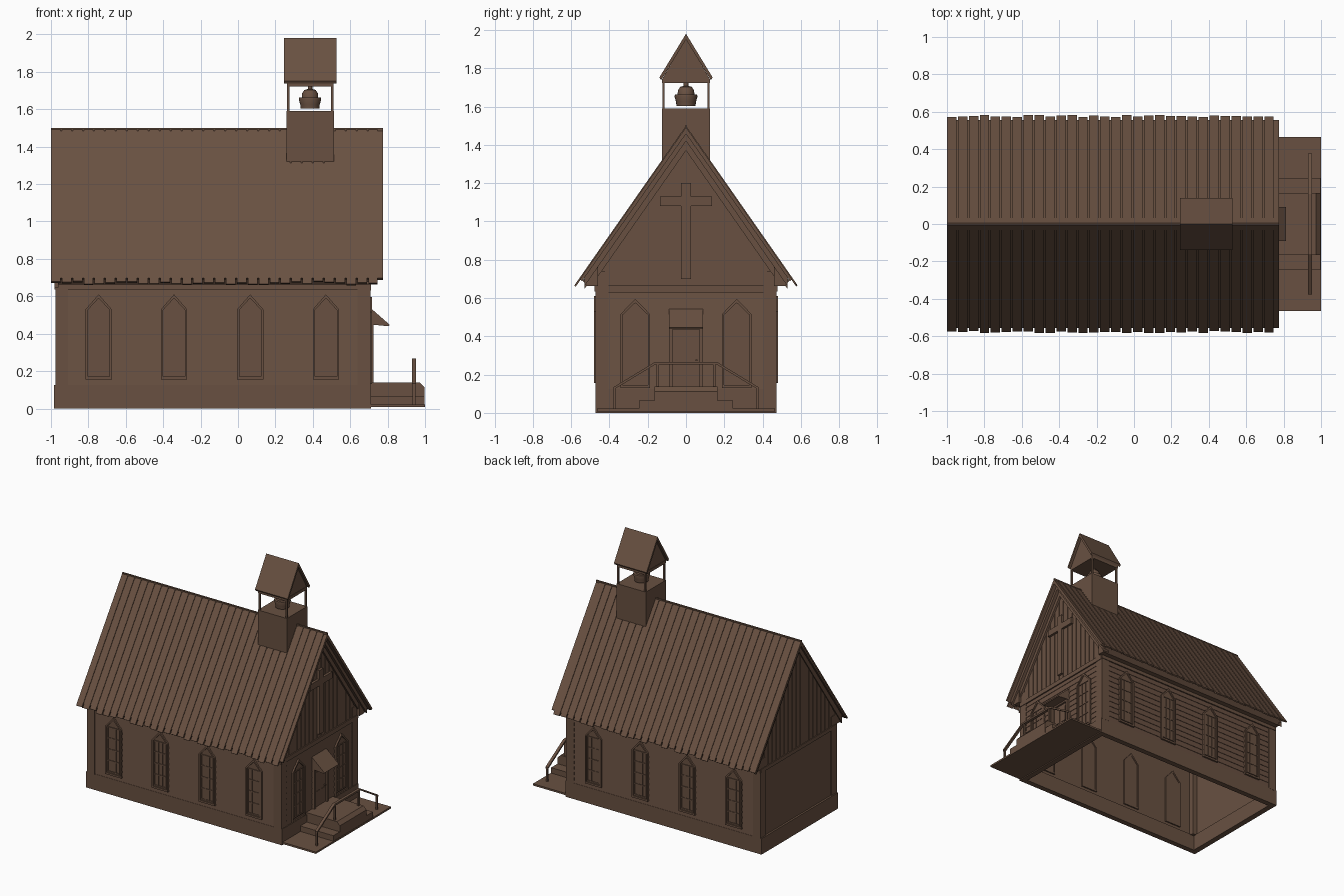
import bpy, bmesh, math, random

random.seed(4)
if "Cube" in bpy.data.objects:
    bpy.data.objects.remove(bpy.data.objects["Cube"], do_unlink=True)

brown = bpy.data.materials.new("weathered_brown")
brown.use_nodes = True
COLOUR = (0.14, 0.081, 0.053, 1)
brown.diffuse_color = COLOUR
brown.node_tree.nodes["Principled BSDF"].inputs["Base Color"].default_value = COLOUR


def place(axis, a, b, d):
    """Profile coordinates a, b with depth d along the named axis."""
    return {"x": (d, a, b), "y": (a, d, b), "z": (a, b, d)}[axis]


def prism(bm, pts, lo, hi, axis):
    low = [bm.verts.new(place(axis, a, b, lo)) for a, b in pts]
    top = [bm.verts.new(place(axis, a, b, hi)) for a, b in pts]
    bm.faces.new(low)
    bm.faces.new(top)
    for i in range(len(pts)):
        j = (i + 1) % len(pts)
        bm.faces.new((low[i], low[j], top[j], top[i]))


def box(bm, x0, x1, y0, y1, z0, z1):
    prism(bm, [(x0, y0), (x1, y0), (x1, y1), (x0, y1)], z0, z1, "z")


def ring(bm, outer, inner, lo, hi, axis):
    loops = [[bm.verts.new(place(axis, a, b, d)) for a, b in pts]
             for pts, d in ((outer, lo), (outer, hi), (inner, hi), (inner, lo))]
    n = len(outer)
    for k in range(4):
        p, q = loops[k], loops[(k + 1) % 4]
        for i in range(n):
            j = (i + 1) % n
            bm.faces.new((p[i], p[j], q[j], q[i]))


def rect(a0, a1, b0, b1):
    return [(a0, b0), (a1, b0), (a1, b1), (a0, b1)]


def finish(name, bm):
    bmesh.ops.recalc_face_normals(bm, faces=bm.faces)
    mesh = bpy.data.meshes.new(name)
    bm.to_mesh(mesh)
    bm.free()
    mesh.materials.append(brown)
    obj = bpy.data.objects.new(name, mesh)
    bpy.context.collection.objects.link(obj)
    return obj


BACK, FRONT, HALF = -0.97, 0.70, 0.465
PITCH = 1.43

# Hollow foundation and wall shell
bm = bmesh.new()
ring(bm, rect(-0.985, 0.712, -0.472, 0.472), rect(-0.94, 0.67, -0.43, 0.43), 0, 0.125, "z")
finish("foundation", bm)
bm = bmesh.new()
for s in (-1, 1):
    box(bm, BACK, FRONT, s * HALF, s * (HALF - 0.02), 0.12, 0.78)
gable = [(-HALF, 0.12), (HALF, 0.12), (HALF, 0.78), (0, 1.45), (-HALF, 0.78)]
prism(bm, gable, FRONT - 0.02, FRONT, "x")
prism(bm, gable, BACK, BACK + 0.02, "x")
finish("walls", bm)

# Clapboard siding
bm = bmesh.new()
for i in range(12):
    z = 0.125 + i * 0.043
    for s in (-1, 1):
        wedge = [(s * 0.46, z), (s * 0.47, z), (s * 0.4665, z + 0.043), (s * 0.46, z + 0.043)]
        prism(bm, wedge, BACK + 0.06, FRONT - 0.06, "x")
    wedge = [(FRONT - 0.01, z), (FRONT + 0.005, z), (FRONT + 0.0015, z + 0.043), (FRONT - 0.01, z + 0.043)]
    prism(bm, wedge, -0.41, 0.41, "y")
finish("clapboards", bm)

# Corner boards and frieze bands
bm = bmesh.new()
for s in (-1, 1):
    for x0, x1 in ((BACK - 0.006, BACK + 0.06), (FRONT - 0.06, FRONT + 0.008)):
        box(bm, x0, x1, s * 0.405, s * 0.473, 0.12, 0.74)
    box(bm, BACK - 0.006, FRONT + 0.01, s * 0.45, s * 0.477, 0.635, 0.665)
box(bm, FRONT - 0.01, FRONT + 0.012, -0.47, 0.47, 0.63, 0.665)
box(bm, BACK - 0.01, BACK + 0.01, -0.47, 0.47, 0.635, 0.665)
finish("corner_and_frieze_trim", bm)

# Vertical boards in both gables
bm = bmesh.new()
for i in range(-8, 9):
    y0, y1 = i * 0.05 - 0.022, i * 0.05 + 0.022
    tops = [1.41 - PITCH * abs(y) for y in (y0, y1)]
    board = [(y0, 0.66), (y1, 0.66), (y1, tops[1]), (y0, tops[0])]
    prism(bm, board, FRONT - 0.005, FRONT + 0.004, "x")
    prism(bm, board, BACK - 0.004, BACK + 0.005, "x")
finish("gable_boards", bm)


def chevron(bm, apex, drop, reach, lo, hi):
    left = [(-reach, apex - PITCH * reach), (0, apex), (reach, apex - PITCH * reach)]
    prism(bm, left + [(y, z - drop) for y, z in reversed(left)], lo, hi, "x")


# Bargeboards and boxed eaves
bm = bmesh.new()
chevron(bm, 1.465, 0.045, 0.53, FRONT - 0.01, 0.745)
chevron(bm, 1.43, 0.06, 0.46, FRONT - 0.01, 0.72)
chevron(bm, 1.465, 0.06, 0.53, BACK - 0.012, BACK + 0.01)
finish("bargeboards", bm)
bm = bmesh.new()
for s in (-1, 1):
    eave = [(s * 0.46, 0.662), (s * 0.515, 0.662), (s * 0.54, 0.69), (s * 0.46, 0.80)]
    prism(bm, eave, BACK - 0.005, 0.73, "x")
finish("boxed_eaves", bm)

# Roof deck with separate planks running down each slope
bm = bmesh.new()
for s in (-1, 1):
    prism(bm, [(0, 1.492), (s * 0.555, 0.698), (s * 0.543, 0.688), (0, 1.457)], -0.998, 0.776, "x")
finish("roof_deck", bm)
bm = bmesh.new()
for i in range(30):
    x = -1 + i * 0.0585
    for s in (-1, 1):
        e = 0.578 + random.uniform(-0.006, 0.006)
        z = 1.5 - PITCH * e
        prism(bm, [(0, 1.5), (s * e, z), (s * (e - 0.008), z - 0.006), (0, 1.483)], x, x + 0.0505, "x")
box(bm, -1, 0.776, -0.006, 0.006, 1.485, 1.5)
finish("roof_planks", bm)


def arch(c, w, z0, spring, peak):
    return [(c - w, z0), (c + w, z0), (c + w, spring), (c, peak), (c - w, spring)]


def window(name, axis, wall, s, c, w, z0, spring, peak):
    """Pointed window with a proud frame, pane and muntins."""
    def d(t):
        return wall + s * t
    bm = bmesh.new()
    ring(bm, arch(c, w, z0, spring, peak), arch(c, w - 0.012, z0 + 0.015, spring - 0.003, peak - 0.02),
         d(-0.03), d(0.016), axis)
    prism(bm, arch(c, w - 0.006, z0 + 0.006, spring - 0.001, peak - 0.01), d(-0.025), d(0.007), axis)
    rows, low = 4, z0 + 0.022
    inner = w - 0.016
    ring(bm, rect(c - inner, c + inner, low, spring), rect(c - inner + 0.007, c + inner - 0.007, low + 0.007, spring - 0.007),
         d(0), d(0.013), axis)
    for k in range(1, rows):
        z = low + k * (spring - low) / rows
        prism(bm, rect(c - inner, c + inner, z - 0.004, z + 0.004), d(0), d(0.012), axis)
    for k in (-1, 1):
        u = c + k * inner / 3
        prism(bm, rect(u - 0.004, u + 0.004, low, spring), d(0), d(0.011), axis)
    finish(name, bm)


for i, x in enumerate((-0.745, -0.342, 0.065, 0.47)):
    for s, side in ((-1, "near"), (1, "far")):
        window(f"{side}_side_window_{i + 1}", "y", s * HALF, s, x, 0.07, 0.155, 0.53, 0.61)
for s, side in ((-1, "right"), (1, "left")):
    window(f"entrance_window_{side}", "x", FRONT, 1, s * 0.265, 0.078, 0.13, 0.515, 0.595)

# Door, its frame and the sloping hood
bm = bmesh.new()
ring(bm, rect(-0.088, 0.088, 0.125, 0.5), rect(-0.07, 0.07, 0.13, 0.435), FRONT - 0.03, 0.724, "x")
finish("door_frame", bm)
bm = bmesh.new()
prism(bm, rect(-0.075, 0.075, 0.125, 0.44), FRONT - 0.025, 0.71, "x")
for z0, z1 in ((0.16, 0.26), (0.29, 0.41)):
    for s in (-1, 1):
        prism(bm, rect(s * 0.01, s * 0.055, z0, z1), 0.705, 0.714, "x")
box(bm, 0.71, 0.722, 0.05, 0.06, 0.27, 0.28)
finish("door", bm)
bm = bmesh.new()
prism(bm, [(FRONT, 0.545), (0.812, 0.447), (0.805, 0.44), (FRONT, 0.45)], -0.09, 0.09, "y")
finish("door_hood", bm)

# Cross on the entrance gable
bm = bmesh.new()
prism(bm, [(-0.025, 0.7), (0.025, 0.7), (0.025, 1.08), (0.135, 1.08), (0.135, 1.13), (0.025, 1.13),
           (0.025, 1.2), (-0.025, 1.2), (-0.025, 1.13), (-0.135, 1.13), (-0.135, 1.08), (-0.025, 1.08)],
      FRONT, 0.722, "x")
finish("gable_cross", bm)

# Porch landing, side steps and railing
bm = bmesh.new()
box(bm, 0.712, 1.0, -0.465, 0.465, 0.008, 0.022)
finish("porch_slab", bm)
bm = bmesh.new()
prism(bm, [(0.705, 0.02), (0.998, 0.02), (0.998, 0.112), (0.972, 0.138), (0.705, 0.138)], -0.165, 0.165, "y")
prism(bm, rect(0.705, 0.997, 0.02, 0.065), -0.245, 0.245, "y")
finish("porch_steps", bm)
bm = bmesh.new()
rail = [(-0.378, 0.135), (-0.16, 0.267), (0.16, 0.267), (0.378, 0.135)]
prism(bm, rail + [(y, z - 0.014) for y, z in reversed(rail)], 0.93, 0.952, "x")
for s in (-1, 1):
    box(bm, 0.934, 0.948, s * 0.365, s * 0.378, 0.02, 0.13)
    box(bm, 0.934, 0.948, s * 0.14, s * 0.153, 0.13, 0.26)
finish("porch_railing", bm)

# Bell tower
bm = bmesh.new()
box(bm, 0.26, 0.512, -0.126, 0.126, 1.31, 1.59)
finish("tower_base", bm)
bm = bmesh.new()
for x in (0.263, 0.497):
    for s in (-1, 1):
        box(bm, x, x + 0.013, s * 0.111, s * 0.124, 1.585, 1.73)
box(bm, 0.262, 0.51, -0.125, 0.125, 1.722, 1.745)
finish("tower_posts", bm)
bm = bmesh.new()
prism(bm, [(-0.125, 1.743), (0.125, 1.743), (0, 1.955)], 0.265, 0.507, "x")
finish("tower_gable", bm)
bm = bmesh.new()
for s in (-1, 1):
    prism(bm, [(0, 1.98), (s * 0.139, 1.752), (s * 0.13, 1.738), (0, 1.95)], 0.245, 0.527, "x")
finish("tower_roof", bm)

# Bell, turned from a profile, hung from the tower ceiling
bm = bmesh.new()
profile = [(0, 1.603), (0.05, 1.603), (0.052, 1.625), (0.06, 1.652), (0.058, 1.662), (0.044, 1.664),
           (0.042, 1.685), (0.03, 1.703), (0.012, 1.708), (0.012, 1.73), (0, 1.73)]
vs = [bm.verts.new((0.385 + r, 0, z)) for r, z in profile]
edges = [bm.edges.new(pair) for pair in zip(vs, vs[1:])]
bmesh.ops.spin(bm, geom=vs + edges, cent=(0.385, 0, 0), axis=(0, 0, 1), angle=math.tau, steps=24)
bmesh.ops.remove_doubles(bm, verts=bm.verts, dist=0.0002)
bell = finish("bell", bm)
bpy.ops.object.select_all(action="DESELECT")
bell.select_set(True)
bpy.context.view_layer.objects.active = bell
bpy.ops.object.shade_smooth_by_angle(angle=math.radians(35))
